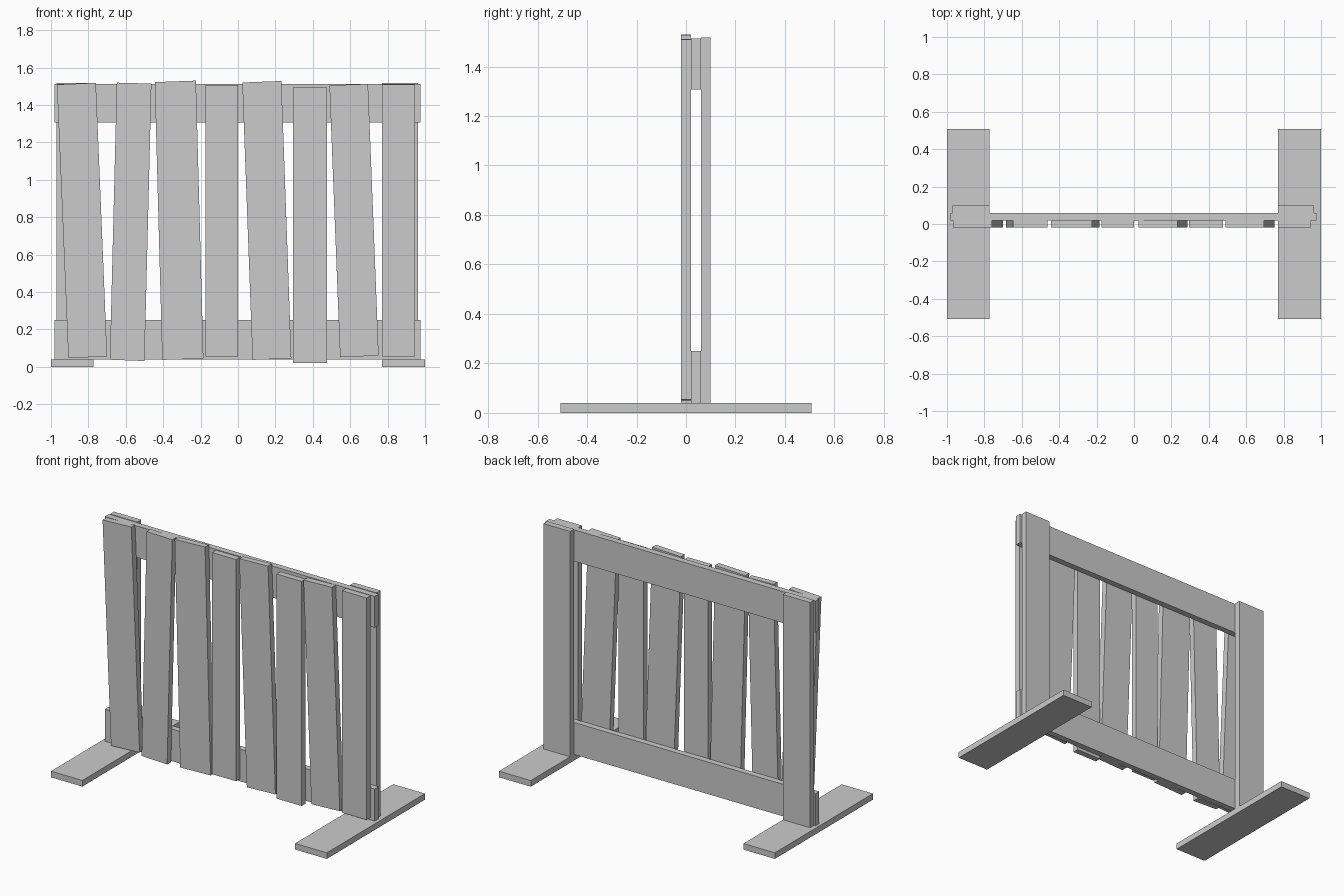
import bpy


def board(name, corners, y0, y1):
    """Extrude a front-view outline (x, z), counter-clockwise, from y0 to y1."""
    n = len(corners)
    verts = [(x, y, z) for y in (y0, y1) for x, z in corners]
    faces = [tuple(range(n)), tuple(reversed(range(n, 2 * n)))]
    faces += [(i, i + n, (i + 1) % n + n, (i + 1) % n) for i in range(n)]
    mesh = bpy.data.meshes.new(name)
    mesh.from_pydata(verts, [], faces)
    obj = bpy.data.objects.new(name, mesh)
    bpy.context.collection.objects.link(obj)
    return obj


def box(name, x0, x1, y0, y1, z0, z1):
    return board(name, [(x0, z0), (x1, z0), (x1, z1), (x0, z1)], y0, y1)


# Feet and rear posts
box("foot_left", -1.0, -0.773, -0.508, 0.508, 0, 0.04)
box("foot_right", 0.77, 1.0, -0.508, 0.508, 0, 0.04)
box("post_left", -0.97, -0.773, 0.06, 0.10, 0.04, 1.517)
box("post_right", 0.77, 0.963, 0.06, 0.10, 0.04, 1.517)

# Horizontal rails
box("rail_bottom", -0.98, 0.977, 0.02, 0.06, 0.04, 0.25)
box("rail_top", -0.98, 0.977, 0.02, 0.06, 1.307, 1.513)

# Front planks: bottom left, bottom right, top right, top left
planks = [
    [(-0.907, 0.046), (-0.70, 0.056), (-0.76, 1.518), (-0.968, 1.509)],
    [(-0.685, 0.038), (-0.50, 0.031), (-0.463, 1.514), (-0.648, 1.519)],
    [(-0.405, 0.037), (-0.185, 0.044), (-0.225, 1.53), (-0.445, 1.522)],
    [(-0.174, 0.055), (0.0, 0.055), (0.0, 1.508), (-0.174, 1.508)],
    [(0.078, 0.037), (0.285, 0.045), (0.232, 1.528), (0.023, 1.52)],
    [(0.294, 0.02), (0.475, 0.02), (0.475, 1.492), (0.294, 1.492)],
    [(0.546, 0.051), (0.752, 0.06), (0.695, 1.512), (0.489, 1.505)],
    [(0.77, 0.055), (0.947, 0.055), (0.947, 1.51), (0.77, 1.51)],
]
for i, corners in enumerate(planks, 1):
    board(f"plank_{i}", corners, -0.02, 0.02)
